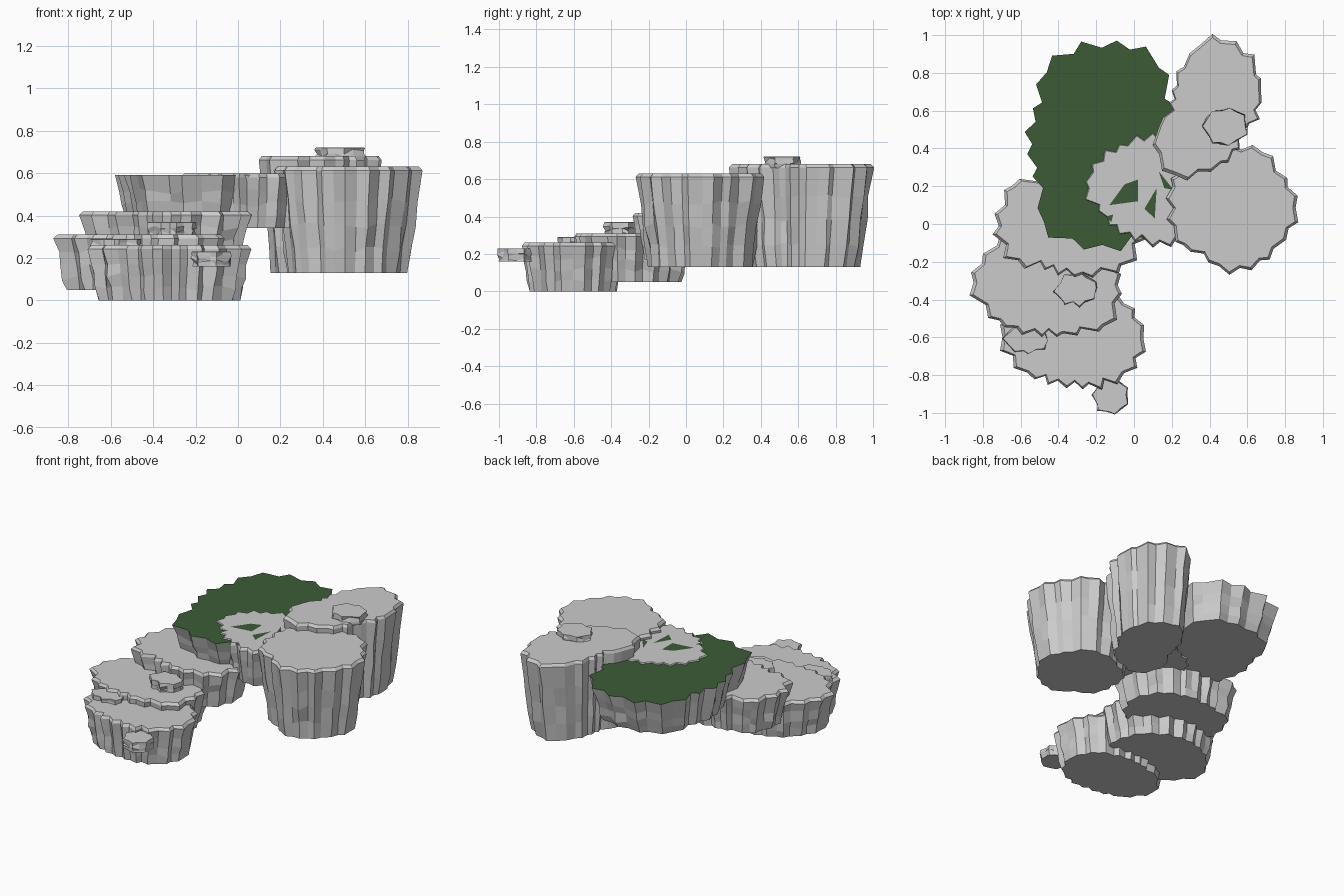
import bpy, bmesh, math, random

if "Cube" in bpy.data.objects:
    bpy.data.objects.remove(bpy.data.objects["Cube"])

random.seed(7)
green = bpy.data.materials.new("moss_green")
green.diffuse_color = (0.045, 0.105, 0.036, 1)
green.use_nodes = True
green.node_tree.nodes["Principled BSDF"].inputs["Base Color"].default_value = green.diffuse_color


def radius_at(radii, a):
    # smooth interpolation between evenly spaced radii
    n = len(radii)
    t = (a / math.tau * n) % n
    i = int(t)
    f = (1 - math.cos((t - i) * math.pi)) / 2
    return radii[i % n] * (1 - f) + radii[(i + 1) % n] * f


def rock(name, centre, z0, z1, radii, taper, n=40, tooth=0.025, chamfer=0.018, mossy=False):
    # jagged outline: alternating teeth with irregular depth
    outline = []
    for i in range(n):
        a = math.tau * (i + random.uniform(-0.25, 0.25)) / n
        push = tooth * random.uniform(0.3, 1.1) * (1 if i % 2 else -1)
        outline.append((a, radius_at(radii, a), push))
    h = z1 - z0
    # rows: height, size, tooth strength, jitter
    rows = [(z0, taper, 0.5, 0.0)]
    for f in (0.22, 0.45, 0.68):
        rows.append((z0 + h * f, taper + (1 - taper) * f, 0.6 + 0.3 * f, 0.009))
    rows.append((z1 - chamfer, 1.0, 1.0, 0.0))
    if not mossy:
        rows.append((z1, 0.955, 0.9, 0.0))
    bm = bmesh.new()
    rings = []
    for z, size, strength, jit in rows:
        ring = []
        for a, r, push in outline:
            d = r * size + push * strength + random.uniform(-jit, jit)
            dz = random.uniform(-jit, jit) * 1.5
            ring.append(bm.verts.new((centre[0] + d * math.cos(a),
                                      centre[1] + d * math.sin(a), z + dz)))
        rings.append(ring)
    for lo, hi in zip(rings, rings[1:]):
        for i in range(n):
            j = (i + 1) % n
            bm.faces.new((lo[i], lo[j], hi[j], hi[i]))
    bm.faces.new(rings[0][::-1])
    top = bm.faces.new(rings[-1])
    if mossy:
        top.material_index = 1
    me = bpy.data.meshes.new(name)
    bm.to_mesh(me)
    bm.free()
    ob = bpy.data.objects.new(name, me)
    bpy.context.collection.objects.link(ob)
    if mossy:
        me.materials.append(None)
        me.materials.append(green)
    return ob


# low stepping rocks rising from the front
rock("front_step", (-0.32, -0.60), 0.0, 0.26,
     [.38, .34, .28, .25, .26, .33, .39, .33, .27, .25, .29, .36], 0.88)
rock("second_step", (-0.45, -0.32), 0.05, 0.31,
     [.38, .36, .34, .33, .34, .37, .41, .34, .29, .26, .30, .39], 0.87)
rock("third_step", (-0.35, 0.0), 0.17, 0.42,
     [.40, .36, .30, .27, .29, .37, .38, .36, .26, .25, .31, .39], 0.87)

# upper plateau: mossy slab and the grey slab resting in it
rock("mossy_slab", (-0.18, 0.42), 0.35, 0.59,
     [.38, .42, .56, .54, .52, .39, .38, .37, .53, .55, .54, .42], 0.86,
     tooth=0.03, chamfer=0.0, mossy=True)
rock("middle_slab", (0.05, 0.18), 0.34, 0.597,
     [.27, .30, .30, .29, .27, .30, .31, .26, .25, .27, .33, .32], 0.87)

# two tall rocks
rock("tall_right_rock", (0.50, 0.08), 0.13, 0.63,
     [.37, .34, .36, .33, .30, .33, .31, .32, .28, .34, .34, .33], 0.82,
     n=36, tooth=0.02)
rock("tall_back_rock", (0.40, 0.60), 0.13, 0.68,
     [.26, .31, .37, .39, .28, .22, .21, .34, .41, .31, .26, .21], 0.83,
     n=36, tooth=0.02)

# small flat pebbles: centre, bottom, top, half sizes
pebbles = [
    ((0.485, 0.515), 0.66, 0.72, 0.115, 0.095),
    ((-0.305, -0.345), 0.30, 0.37, 0.11, 0.08),
    ((-0.57, -0.61), 0.22, 0.29, 0.12, 0.07),
    ((-0.12, -0.91), 0.16, 0.23, 0.09, 0.09),
]
for k, (c, z0, z1, rx, ry) in enumerate(pebbles):
    radii = [rx * ry / math.hypot(ry * math.cos(a), rx * math.sin(a))
             for a in (math.tau * i / 12 for i in range(12))]
    rock("pebble_%d" % (k + 1), c, z0, z1, radii, 1.0, n=14, tooth=0.012, chamfer=0.002)

# moss showing through the grey slab
patches = [
    [(-.13, .10), (.02, .12), (.02, .235), (-.05, .21)],
    [(.055, .08), (.11, .03), (.12, .19)],
    [(.13, .28), (.16, .19), (.21, .18)],
    [(-.15, .04), (-.12, .01), (-.11, .05)],
]
for k, pts in enumerate(patches):
    me = bpy.data.meshes.new("moss_patch")
    me.from_pydata([(x, y, 0.6) for x, y in pts], [], [list(range(len(pts)))])
    me.materials.append(green)
    ob = bpy.data.objects.new("moss_patch_%d" % (k + 1), me)
    bpy.context.collection.objects.link(ob)
